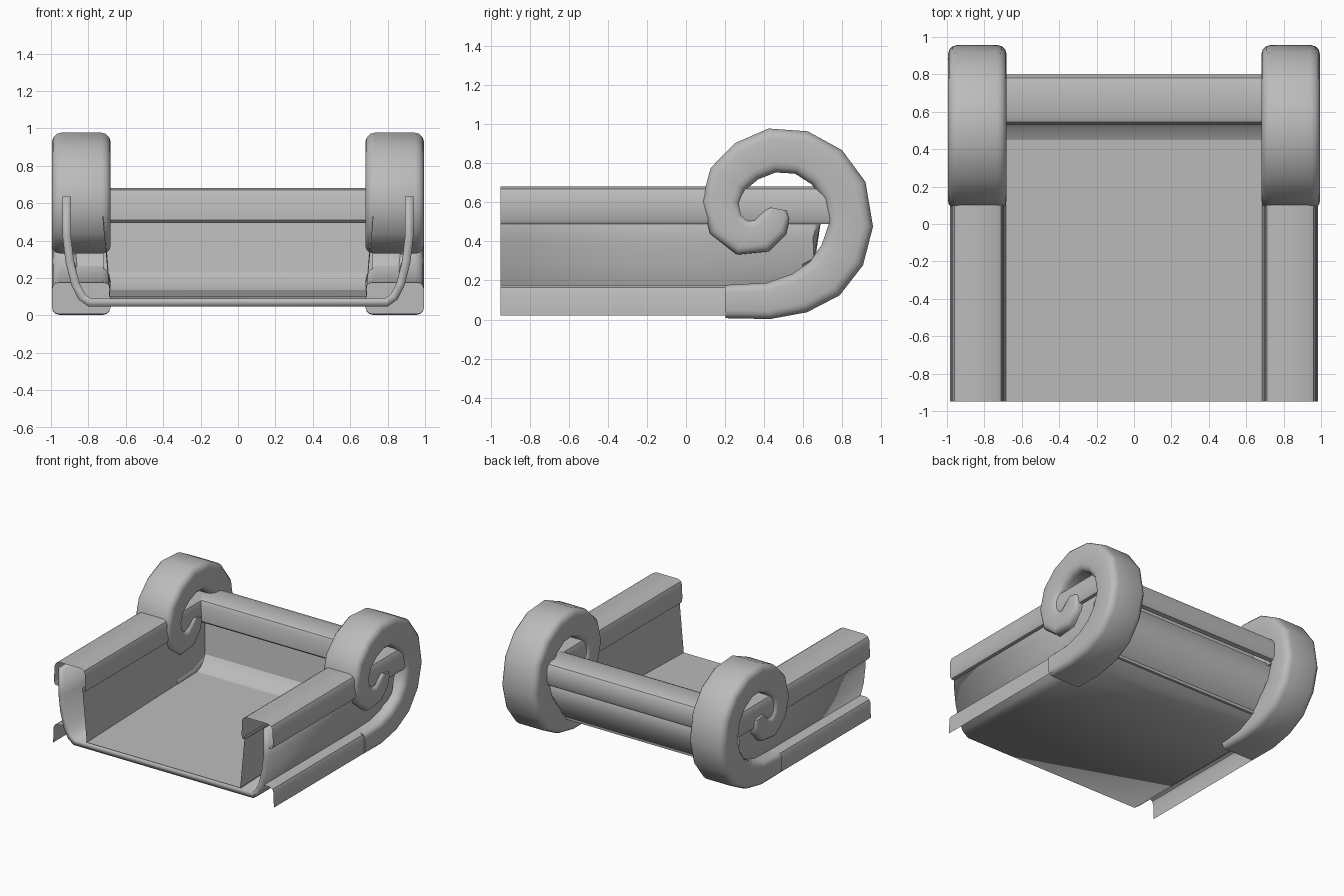
import bpy, bmesh, math
from mathutils import Vector

cube = bpy.data.objects.get("Cube")
if cube:
    bpy.data.objects.remove(cube)

grey = bpy.data.materials.new("plain grey")
grey.use_nodes = True
grey.diffuse_color = (0.5, 0.5, 0.5, 1)
grey.node_tree.nodes["Principled BSDF"].inputs["Base Color"].default_value = (0.5, 0.5, 0.5, 1)


def loft(name, rows, closed=False, mirror=False, thickness=0, angle=35):
    """Skin a list of equal-length point rows; closed rows also get end caps."""
    bm = bmesh.new()
    rings = [[bm.verts.new(p) for p in row] for row in rows]
    n = len(rings[0])
    for a, b in zip(rings, rings[1:]):
        for i in range(n if closed else n - 1):
            j = (i + 1) % n
            bm.faces.new((a[i], a[j], b[j], b[i]))
    if closed:
        bm.faces.new(rings[0][::-1])
        bm.faces.new(rings[-1])
    bmesh.ops.recalc_face_normals(bm, faces=bm.faces)
    mesh = bpy.data.meshes.new(name)
    bm.to_mesh(mesh)
    bm.free()
    mesh.materials.append(grey)
    ob = bpy.data.objects.new(name, mesh)
    bpy.context.collection.objects.link(ob)
    if thickness:
        mod = ob.modifiers.new("thickness", 'SOLIDIFY')
        mod.thickness = thickness
        mod.offset = 0
    if mirror:
        ob.modifiers.new("mirror", 'MIRROR')
    bpy.ops.object.select_all(action='DESELECT')
    bpy.context.view_layer.objects.active = ob
    ob.select_set(True)
    bpy.ops.object.shade_smooth_by_angle(angle=math.radians(angle))
    return ob


def along_y(profile, y0, y1):
    return [[(x, y, z) for x, z in profile] for y in (y0, y1)]


def along_x(profile, x0, x1):
    return [[(x, y, z) for y, z in profile] for x in (x0, x1)]


FRONT = -0.95

# Scroll: rounded box section swept along a spiral of (y, z, half thickness)
spiral = [(.2, .092, .085), (.42, .095, .093), (.58, .135, .105), (.71, .21, .115),
          (.80, .33, .118), (.843, .48, .114), (.81, .66, .117), (.72, .78, .117),
          (.59, .855, .113), (.44, .865, .114), (.31, .81, .11), (.215, .72, .105),
          (.178, .60, .098), (.205, .49, .096), (.29, .42, .093), (.385, .43, .09),
          (.445, .49, .085), (.47, .54, .065), (.475, .565, .04)]


def scroll_section(half):
    """Rounded rectangle as (x, offset) pairs."""
    r, w = 0.45 * half, 0.157
    pts = []
    for k, (sx, sv) in enumerate([(1, 1), (-1, 1), (-1, -1), (1, -1)]):
        for step in range(4):
            t = math.radians(90 * k + 30 * step)
            pts.append((0.838 + sx * (w - r) + r * math.cos(t),
                        sv * (half - r) + r * math.sin(t)))
    return pts


rows = []
for i, (y, z, half) in enumerate(spiral):
    a = spiral[max(i - 1, 0)]
    b = spiral[min(i + 1, len(spiral) - 1)]
    d = Vector((b[0] - a[0], b[1] - a[1])).normalized()
    rows.append([(x, y - d.y * v, z + d.x * v) for x, v in scroll_section(half)])
loft("scroll", rows, closed=True, mirror=True, angle=50)

# Lower rail: thin folded strip leading into the scroll
loft("lower_rail", along_y([(.88, .178), (.95, .178), (.972, .165), (.983, .14), (.985, .02)],
                           FRONT, .25), mirror=True)

# Rolled caps over the arms and the back
arm_cap = [(.73, .505), (.705, .50), (.698, .53), (.70, .64), (.71, .668), (.735, .682),
           (.93, .682), (.96, .668), (.974, .64), (.977, .51), (.965, .49), (.94, .488)]
loft("arm_cap", along_y(arm_cap, FRONT, .74), mirror=True)
back_cap = [(.57, .50), (.545, .495), (.53, .51), (.53, .64), (.545, .67), (.575, .682),
            (.74, .682), (.78, .668), (.80, .635), (.80, .53), (.785, .50), (.75, .495)]
loft("back_cap", along_x(back_cap, -.76, .76))

# Inner lining: sloping floor, leaning side walls and back
loft("floor", [[(-.69, FRONT, .10), (.69, FRONT, .10)], [(-.69, .56, .14), (.69, .56, .14)]])
loft("side_lining", [[(.685, FRONT, .10), (.725, FRONT, .53)],
                     [(.685, .56, .14), (.715, .6, .53)]], mirror=True)
loft("back_lining", along_x([(.56, .14), (.60, .52)], -.72, .72))

# Outer tub: one U section whose bottom sweeps up into the back
half_u = [(.915, .635), (.915, .42), (.90, .29), (.87, .17), (.835, .10), (.795, .07)]
u_section = half_u + [(-x, z) for x, z in reversed(half_u)]
sweep = [(FRONT, .07), (.25, .07), (.40, .09), (.51, .14), (.59, .22), (.64, .32), (.67, .52)]
loft("outer_tub", [[(x, y, max(z, low)) for x, z in u_section] for y, low in sweep],
     thickness=0.045)
